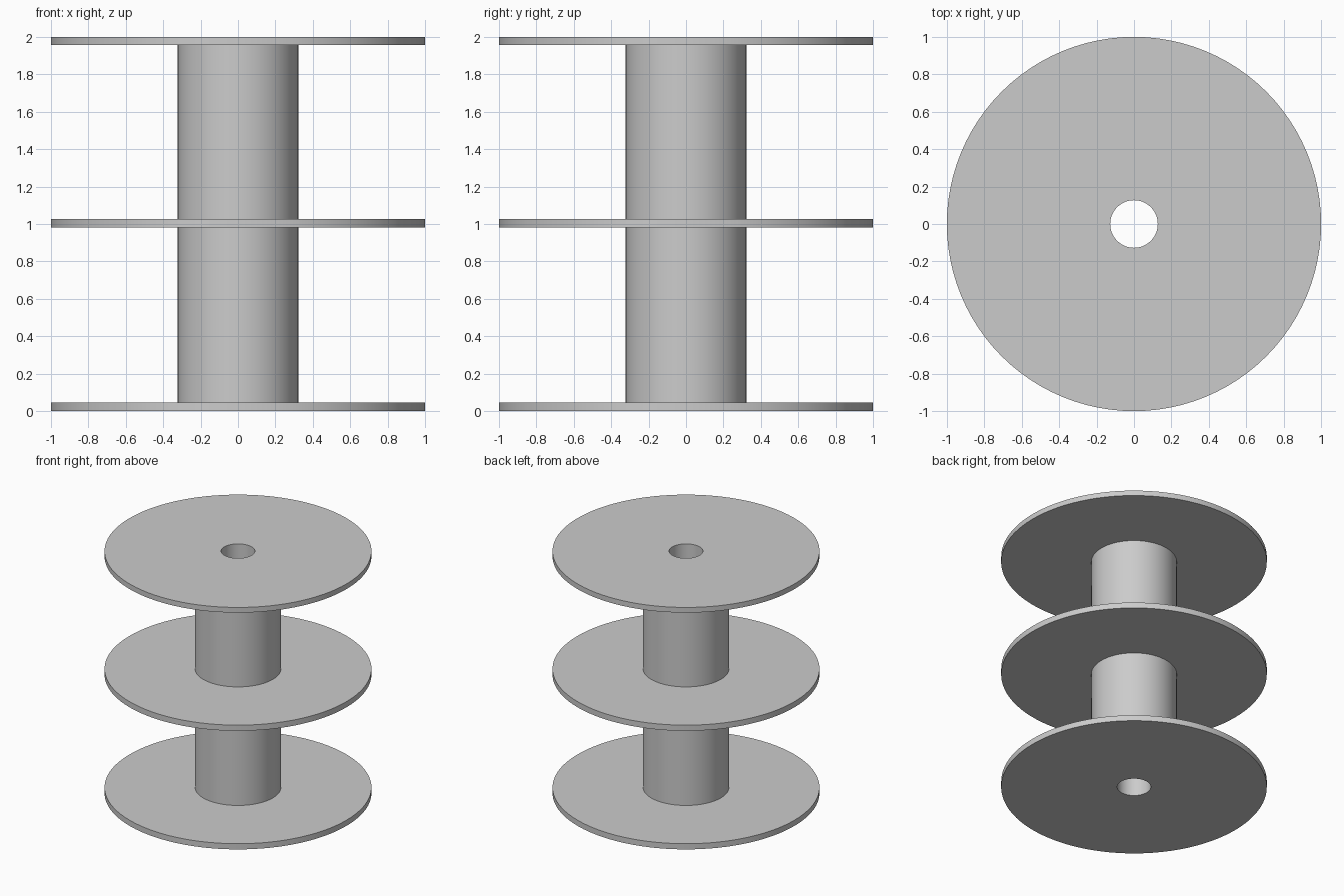
import bpy, bmesh, math

cube = bpy.data.objects.get("Cube")
if cube:
    bpy.data.objects.remove(cube, do_unlink=True)

SEGMENTS = 96
BORE, CORE, RIM = 0.127, 0.322, 1.0

grey = bpy.data.materials.new("plain grey")
grey.use_nodes = True
colour = (0.6, 0.6, 0.6, 1)
grey.diffuse_color = colour
grey.node_tree.nodes["Principled BSDF"].inputs["Base Color"].default_value = colour

# Flange heights: bottom, middle and top discs
flanges = [(0, 0.047), (0.98, 1.027), (1.957, 2)]

# Closed half section: up the outside, then down the bore
profile = [(BORE, 0)]
for low, high in flanges:
    if low > 0:
        profile.append((CORE, low))
    profile += [(RIM, low), (RIM, high)]
    if high < 2:
        profile.append((CORE, high))
profile.append((BORE, 2))


def lathe(name, section):
    """Spin a closed section around the z axis."""
    bm = bmesh.new()
    rings = []
    for i in range(SEGMENTS):
        a = math.tau * i / SEGMENTS
        rings.append([bm.verts.new((r * math.cos(a), r * math.sin(a), z))
                      for r, z in section])
    for i, ring in enumerate(rings):
        after = rings[(i + 1) % SEGMENTS]
        for j in range(len(section)):
            k = (j + 1) % len(section)
            bm.faces.new((ring[j], after[j], after[k], ring[k]))
    bmesh.ops.recalc_face_normals(bm, faces=bm.faces)
    mesh = bpy.data.meshes.new(name)
    bm.to_mesh(mesh)
    bm.free()
    mesh.materials.append(grey)
    obj = bpy.data.objects.new(name, mesh)
    bpy.context.collection.objects.link(obj)
    bpy.ops.object.select_all(action="DESELECT")
    obj.select_set(True)
    bpy.context.view_layer.objects.active = obj
    bpy.ops.object.shade_smooth_by_angle(angle=math.radians(30))
    return obj


# Hollow spool with three flanges
lathe("spool", profile)
